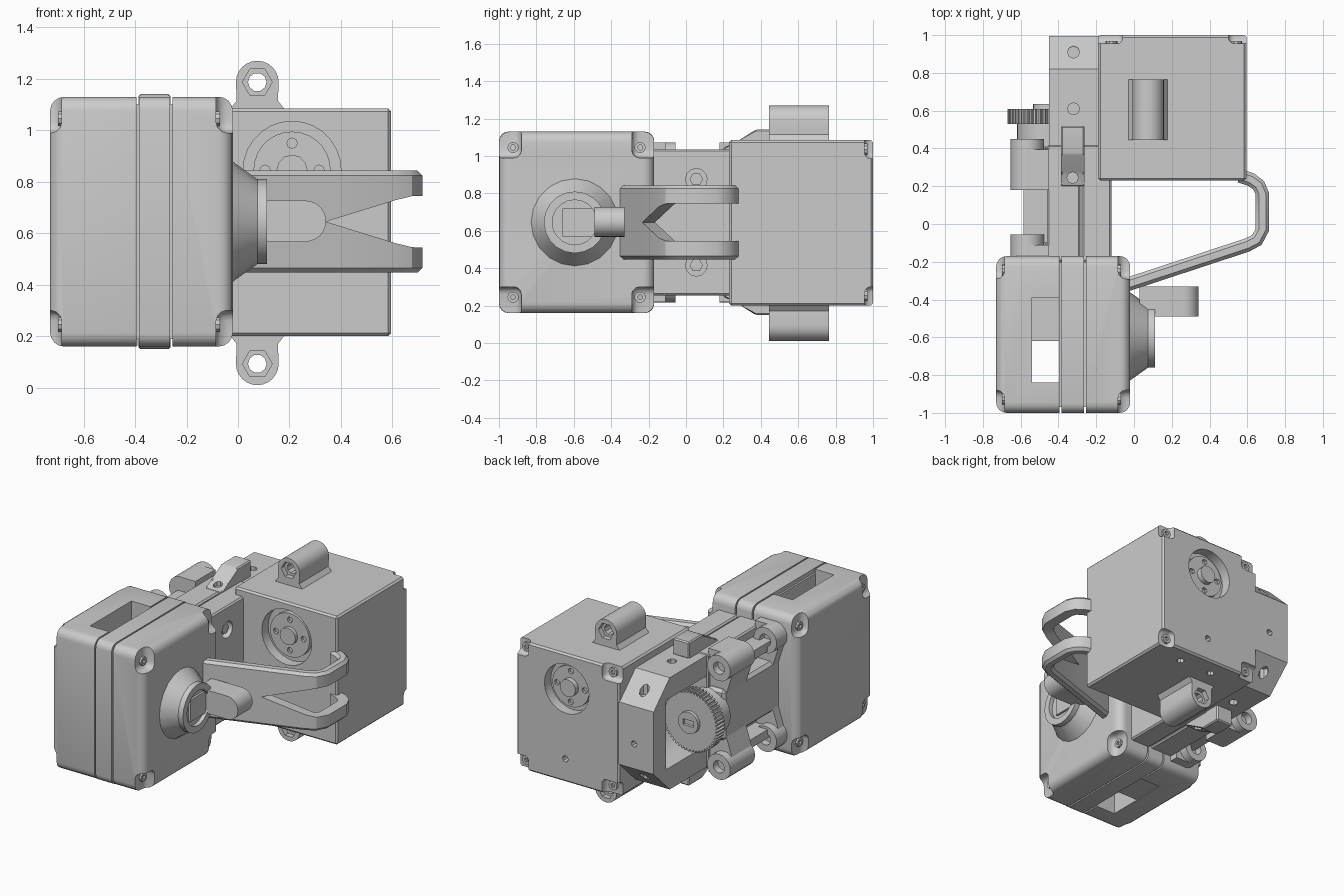
import bpy, bmesh, math
from mathutils import Vector

if "Cube" in bpy.data.objects:
    bpy.data.objects.remove(bpy.data.objects["Cube"], do_unlink=True)

grey = bpy.data.materials.new("plain grey")
grey.use_nodes = True
grey.diffuse_color = (0.6, 0.6, 0.6, 1)
grey.node_tree.nodes["Principled BSDF"].inputs["Base Color"].default_value = (0.6, 0.6, 0.6, 1)


def smooth(obj):
    for p in obj.data.polygons:
        p.use_smooth = True
    obj.data.set_sharp_from_angle(angle=math.radians(32))


def finish(name, bm):
    bmesh.ops.recalc_face_normals(bm, faces=bm.faces)
    mesh = bpy.data.meshes.new(name)
    bm.to_mesh(mesh)
    bm.free()
    mesh.materials.append(grey)
    obj = bpy.data.objects.new(name, mesh)
    bpy.context.collection.objects.link(obj)
    smooth(obj)
    return obj


def loft(bm, sections):
    """Skin a row of closed sections and cap both ends."""
    rows = [[bm.verts.new(p) for p in s] for s in sections]
    bm.faces.new(rows[0])
    bm.faces.new(rows[-1][::-1])
    for a, b in zip(rows, rows[1:]):
        for i in range(len(a)):
            j = (i + 1) % len(a)
            bm.faces.new((a[i], b[i], b[j], a[j]))


def prism(name, axis, pts, a, b, bevel=0, segs=1, keep=None, taper=None):
    """Extrude an outline along an axis; the outline uses the other two axes in order."""
    def place(p, t):
        c = list(p)
        c.insert("xyz".index(axis), t)
        return c
    bm = bmesh.new()
    loft(bm, [[place(p, a) for p in pts], [place(p, b) for p in (taper or pts)]])
    if bevel:
        edges = [e for e in bm.edges if keep is None or keep(e)]
        bmesh.ops.bevel(bm, geom=edges, offset=bevel, segments=segs, profile=0.5, affect='EDGES')
    return finish(name, bm)


def box(name, x, y, z, **kw):
    pts = [(y[0], z[0]), (y[1], z[0]), (y[1], z[1]), (y[0], z[1])]
    return prism(name, 'x', pts, x[0], x[1], **kw)


def ring(c, r, n=28):
    return [(c[0] + r * math.cos(math.tau * i / n), c[1] + r * math.sin(math.tau * i / n)) for i in range(n)]


def cyl(name, axis, c, r, a, b, n=28, r2=None, **kw):
    return prism(name, axis, ring(c, r, n), a, b, taper=ring(c, r2, n) if r2 else None, **kw)


def cut(obj, *cutters):
    for c in cutters:
        c.hide_render = True
        mod = obj.modifiers.new("cut", 'BOOLEAN')
        mod.operation, mod.solver, mod.object = 'DIFFERENCE', 'EXACT', c
    dg = bpy.context.evaluated_depsgraph_get()
    dg.update()
    mesh = bpy.data.meshes.new_from_object(obj.evaluated_get(dg))
    obj.modifiers.clear()
    obj.data = mesh
    for c in cutters:
        bpy.data.objects.remove(c, do_unlink=True)
    smooth(obj)


MID = 0.645   # height of the mirror plane


def both(z):
    return (z, 2 * MID - z)


# --- Front housing: two rounded shells and a band with thin seams between ---
HY, HZ = (-1, -0.17), (0.16, 1.13)


def outer(face_x):
    return lambda e: not all(abs(v.co.x - face_x) < 1e-4 for v in e.verts)


back_shell = box("housing_back_shell", (-0.73, -0.395), HY, HZ, bevel=0.055, segs=4, keep=outer(-0.395))
front_shell = box("housing_front_shell", (-0.255, -0.02), HY, HZ, bevel=0.055, segs=4, keep=outer(-0.255))
box("housing_band", (-0.385, -0.265), HY, HZ, bevel=0.05, segs=4,
    keep=lambda e: abs(e.verts[0].co.x - e.verts[1].co.x) > 0.05)
box("housing_core", (-0.398, -0.24), (-0.97, -0.2), (0.19, 1.1))

# Corner screw pockets and screws
back_cuts, front_cuts = [], []
for y, ys in ((-1, 1), (-0.17, -1)):
    for z, zs in ((0.16, 1), (1.13, -1)):
        yr = sorted((y - ys * 0.1, y + ys * 0.12))
        zr = sorted((z - zs * 0.1, z + zs * 0.14))
        front_cuts.append(box("pocket", (-0.085, 0.1), yr, zr, bevel=0.04, segs=3))
        back_cuts.append(box("pocket", (-0.9, -0.685), yr, zr, bevel=0.04, segs=3))
        sc = (y + ys * 0.075, z + zs * 0.085)
        for name, a, b in (("front", -0.1, -0.07), ("back", -0.7, -0.67)):
            screw = cyl("housing_screw_" + name, 'x', sc, 0.03, a, b, 10)
            cut(screw, cyl("socket", 'x', sc, 0.014, a - 0.1 if name == "back" else b - 0.02,
                           a + 0.02 if name == "back" else b + 0.1, 6))
cut(back_shell, box("window", (-0.54, -0.3), (-0.84, -0.39), (0, 1.4)), *back_cuts)
cut(front_shell, *front_cuts)
box("window_block", (-0.545, -0.39), (-0.62, -0.385), (0.165, 0.95))

# Output collar, open ring and crank
AX = (-0.595, 0.645)
cyl("collar_cone", 'x', AX, 0.24, -0.03, 0.075, 20, r2=0.165)
collar = cyl("collar_ring", 'x', AX, 0.165, 0.07, 0.112, 20)
cut(collar, cyl("bore", 'x', AX, 0.12, 0.085, 0.2, 20))
box("collar_key", (0.08, 0.1), (-0.66, -0.49), (0.57, 0.72))
tab = [(0.03, 0.567), (0.26, 0.567)]
tab += [(0.262 + 0.08 * math.cos(t), 0.647 + 0.08 * math.sin(t))
        for t in [math.radians(a) for a in range(-75, 76, 15)]] + [(0.26, 0.727), (0.03, 0.727)]
prism("crank_tab", 'y', tab, -0.49, -0.33)

# --- Forked guide lever: two mirrored bent prongs that join at the root ---
path = [Vector(p) for p in ((-0.08, -0.335), (0.33, -0.2), (0.6, -0.111), (0.65, -0.085), (0.68, -0.03),
                            (0.68, 0.16), (0.66, 0.205), (0.62, 0.235), (0.56, 0.255))]
for s in (1, -1):
    sections = []
    for i, p in enumerate(path):
        d = (path[min(i + 1, len(path) - 1)] - path[max(i - 1, 0)]).normalized()
        n = Vector((-d.y, d.x))
        inner = min(0.1, max(0, (p.x - 0.33) * 0.31)) if i < 4 else 0.1
        shape = [(-0.036, inner), (0.036, inner), (0.036, 0.18), (0.018, 0.198), (-0.018, 0.198), (-0.036, 0.18)]
        sections.append([(*(p + n * w), MID + s * h) for w, h in shape])
    bm = bmesh.new()
    loft(bm, sections)
    finish("guide_lever_upper" if s > 0 else "guide_lever_lower", bm)

# --- Middle frame with corner bosses and recessed bolts ---
frame = box("frame_plate", (-0.275, -0.12), (-0.2, 0.42), (0.255, 1.035), bevel=0.01)
cut(frame, *[cyl("recess", 'x', (0.055, z), 0.058, -0.17, 0, 12) for z in both(0.875)])
for z in both(0.875):
    cyl("frame_bolt", 'x', (0.055, z), 0.036, -0.18, -0.135, 6)
box("frame_body", (-0.46, -0.285), (-0.2, 0.42), (0.255, 1.035), bevel=0.01)
box("frame_joint", (-0.3, -0.25), (-0.2, 0.4), (0.27, 1.02))
box("frame_web", (-0.585, -0.45), (-0.2, 0.42), (0.47, 0.82), bevel=0.02)
for z in both(0.985):
    s = 1 if z > MID else -1
    for name, a, b in (("front", -0.2, -0.055), ("rear", 0.18, 0.45)):
        boss = cyl("frame_boss_" + name, 'y', (-0.565, z), 0.088, a, b, 20)
        cut(boss, cyl("hole", 'y', (-0.565, z), 0.042, b - 0.05, b + 0.1, 14))
        prism("frame_arm_" + name, 'y', [(-0.565, z + s * 0.086), (-0.45, z + s * 0.086), (-0.45, z - s * 0.3),
                                         (-0.56, z - s * 0.27), (-0.63, z - s * 0.05)], a, b - 0.055)
    box("frame_rib", (-0.585, -0.45), (-0.1, 0.3), sorted((z - s * 0.07, z - s * 0.01)))

# --- Rear gearbox ---
gearbox = box("gearbox", (-0.19, 0.595), (0.23, 1), (0.2, 1.085), bevel=0.012)
PORT = (0.21, 0.845)
cuts = [cyl("port", 'y', PORT, 0.19, 0.1, 0.3), cyl("port", 'y', PORT, 0.17, 0.93, 1.2)]
for x in ((0.5, 0.8), (-0.4, -0.06)):
    for z in ((0, 0.3), (0.985, 1.3)):
        cuts.append(box("pocket", x, (0.955, 1.2), z, bevel=0.03, segs=3))
for x, z in ((0.22, 0.36), (-0.3, 0.6)):
    cuts.append(cyl("hole", 'y', (x, z), 0.022, 0.95, 1.2, 8))
for x in (0.1, 0.35):
    cuts.append(cyl("hole", 'z', (x, 0.88), 0.025, 0.1, 0.25, 8))
cut(gearbox, *cuts)
for x in (0.54, -0.12):
    for z in both(1.035):
        screw = cyl("gearbox_screw", 'y', (x, z), 0.032, 0.93, 0.97, 10)
        cut(screw, cyl("socket", 'y', (x, z), 0.015, 0.95, 1.1, 6))
for name, a, b, hub, r in (("front", 0.265, 0.35, 0.24, 0.15), ("back", 0.9, 0.955, 0.99, 0.14)):
    disc = cyl("port_disc_" + name, 'y', PORT, r, a, b)
    face = a if name == "front" else b
    cut(disc, *[cyl("hole", 'y', (PORT[0] + dx * 0.105, PORT[1] + dz * 0.105), 0.02, face - 0.02, face + 0.02, 8)
                for dx, dz in ((1, 0), (-1, 0), (0, 1), (0, -1))])
    cyl("port_hub_" + name, 'y', PORT, 0.06, min(hub, b), max(hub, a), 12)

# Mounting ears above and below
for zc, base in ((1.187, 1.07), (0.093, 0.215)):
    s = 1 if zc > MID else -1
    outline = [(-0.04, base), (-0.005, base + s * 0.045), (-0.008, zc)]
    outline += [(0.075 + 0.083 * math.cos(t), zc + s * 0.083 * math.sin(t))
                for t in [math.radians(a) for a in range(165, 14, -15)]]
    outline += [(0.158, zc), (0.155, base + s * 0.045), (0.19, base)]
    ear = prism("mounting_ear", 'y', outline, 0.445, 0.765)
    cut(ear, cyl("hole", 'y', (0.075, zc), 0.036, 0.3, 0.9, 10),
        cyl("nut_seat", 'y', (0.075, zc), 0.058, 0.3, 0.48, 6), cyl("nut_seat", 'y', (0.075, zc), 0.058, 0.73, 0.9, 6))

# Side block with sloped ends and a hollow for the gear
GC = (-0.46, 0.65)
block = prism("side_block", 'x', [(0.38, 0.26), (0.82, 0.26), (0.995, 0.43), (0.995, 0.86), (0.82, 1.03), (0.38, 1.03)],
              -0.45, -0.17)
cut(block, cyl("hollow", 'y', GC, 0.24, 0.3, 0.86), cyl("hole", 'y', (-0.3, 0.6), 0.022, 0.95, 1.2, 8),
    *[cyl("hole", 'z', (-0.32, y), 0.032, 0.9, 1.3, 8) for y in (0.61, 0.91)],
    *[cyl("hole", 'z', (-0.32, y), 0.032, 0, 0.39, 8) for y in (0.61, 0.91)])

# Bent latches on top and bottom
for s in (1, -1):
    pts = [(0.2, 0.32), (0.2, 0.4), (0.27, 0.42), (0.37, 0.495), (0.52, 0.495), (0.52, 0.38), (0.4, 0.36), (0.3, 0.3)]
    latch = prism("latch", 'x', [(y, MID + s * z) for y, z in pts], -0.387, -0.262, bevel=0.008)
    cut(latch, cyl("hole", 'z', (-0.325, 0.245), 0.03, MID + s * 0.3, MID + s * 0.6, 8))

# Toothed thumb wheel with spacer and slotted cap
teeth = 52
wheel = []
for i in range(teeth):
    for k, r in ((0, 0.195), (0.3, 0.195), (0.45, 0.21), (0.85, 0.21)):
        t = math.tau * (i + k) / teeth
        wheel.append((GC[0] + r * math.cos(t), GC[1] + r * math.sin(t)))
prism("thumb_wheel", 'y', wheel, 0.53, 0.61)
cyl("wheel_spacer", 'y', GC, 0.16, 0.4, 0.54)
cap = cyl("wheel_cap", 'y', GC, 0.075, 0.6, 0.635, 20)
cut(cap, box("slot", (-0.5, -0.42), (0.615, 0.7), (0.63, 0.67)))
